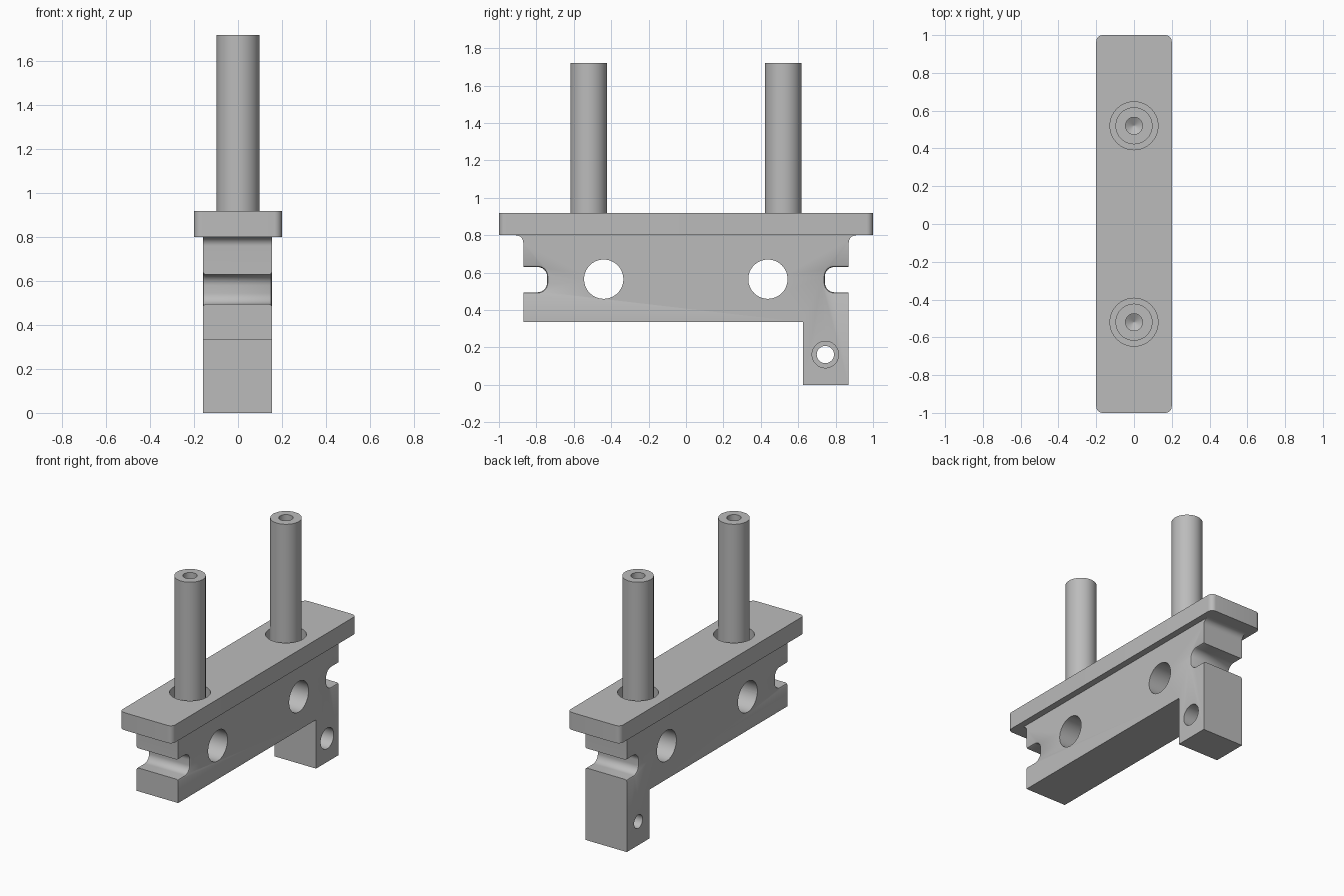
import bpy, bmesh, math
from mathutils import Vector

old = bpy.data.objects.get("Cube")
if old:
    bpy.data.objects.remove(old, do_unlink=True)

grey = bpy.data.materials.new("machined grey")
grey.use_nodes = True
COLOUR = (0.5, 0.5, 0.5, 1)
grey.diffuse_color = COLOUR
grey.node_tree.nodes["Principled BSDF"].inputs["Base Color"].default_value = COLOUR


def loft(name, rings):
    """Closed solid through a list of matching point rings."""
    bm = bmesh.new()
    loops = [[bm.verts.new(p) for p in ring] for ring in rings]
    for a, b in zip(loops, loops[1:]):
        for i in range(len(a)):
            j = (i + 1) % len(a)
            bm.faces.new((a[i], a[j], b[j], b[i]))
    bm.faces.new(loops[0])
    bm.faces.new(loops[-1])
    bmesh.ops.recalc_face_normals(bm, faces=bm.faces)
    mesh = bpy.data.meshes.new(name)
    bm.to_mesh(mesh)
    bm.free()
    mesh.materials.append(grey)
    ob = bpy.data.objects.new(name, mesh)
    bpy.context.collection.objects.link(ob)
    return ob


def arc(cx, cy, r, start, end, steps=10):
    angles = [math.radians(start + (end - start) * i / steps) for i in range(steps + 1)]
    return [(cx + r * math.cos(a), cy + r * math.sin(a)) for a in angles]


def lathe_z(name, y, profile, sides=64):
    """Round solid on a vertical axis from (radius, z) pairs."""
    return loft(name, [[(px, py, z) for px, py in arc(0, y, r, 0, 360, sides)[:-1]]
                       for r, z in profile])


def lathe_x(name, y, z, profile, sides=64):
    """Round solid on a sideways axis from (radius, x) pairs."""
    return loft(name, [[(x, py, pz) for py, pz in arc(y, z, r, 0, 360, sides)[:-1]]
                       for r, x in profile])


def cut(ob, cutters):
    for c in cutters:
        c.hide_render = True
        mod = ob.modifiers.new("cut", 'BOOLEAN')
        mod.operation = 'DIFFERENCE'
        mod.solver = 'EXACT'
        mod.object = c
        bpy.context.view_layer.objects.active = ob
        bpy.ops.object.modifier_apply(modifier=mod.name)
        bpy.data.objects.remove(c, do_unlink=True)


def smooth(ob):
    bpy.ops.object.select_all(action='DESELECT')
    ob.select_set(True)
    bpy.context.view_layer.objects.active = ob
    bpy.ops.object.shade_smooth_by_angle(angle=math.radians(30))


LEFT, RIGHT = 0.155, -0.16       # block side faces
BASE, TOP = 0.80, 0.92           # plate underside and top
POST_Y = 0.52

# Block: side profile with drop leg at the back and fillets under the plate
END = 0.87
fillet = arc(0.91, 0.76, 0.04, 180, 90)
outline = [(-END, 0.335), (0.625, 0.335), (0.625, 0), (END, 0)]
outline += fillet + [(-y, z) for y, z in reversed(fillet)]
block = loft("body_block", [[(x, y, z) for y, z in outline] for x in (RIGHT, LEFT)])


# End slots with rounded roots and softened side edges
def slot(side):
    def ring(x, flare):
        r = 0.05 + flare
        root = arc(0.793, 0.58, r, 90, 180) + arc(0.793, 0.545, r, 180, 270)
        pts = [(0.95, 0.58 + r)] + root + [(0.95, 0.545 - r)]
        return [(x, side * y, z) for y, z in pts]
    return loft("slot_cutter", [ring(RIGHT - 0.01, 0.022), ring(RIGHT, 0.012),
                                ring(RIGHT + 0.004, 0.004), ring(RIGHT + 0.012, 0),
                                ring(LEFT - 0.012, 0), ring(LEFT - 0.004, 0.004),
                                ring(LEFT, 0.012), ring(LEFT + 0.01, 0.022)])


cutters = [slot(-1), slot(1)]
# Large cross holes
for y in (-0.44, 0.438):
    cutters.append(lathe_x("cross_hole_cutter", y, 0.565, [(0.105, -0.3), (0.105, 0.3)]))
# Counterbored hole through the leg
cutters.append(lathe_x("leg_hole_cutter", 0.745, 0.162,
                       [(0.046, -0.3), (0.046, -0.04), (0.071, -0.04), (0.071, 0.3)]))
cut(block, cutters)
smooth(block)

# Top plate with rounded corners and clearance holes
W, L, R = 0.2, 1.0, 0.035
corners = []
for sx, sy, start in ((1, 1, 0), (-1, 1, 90), (-1, -1, 180), (1, -1, 270)):
    corners += arc(sx * (W - R), sy * (L - R), R, start, start + 90, 8)
plate = loft("top_plate", [[(x, y, z) for x, y in corners] for z in (BASE, TOP)])
cut(plate, [lathe_z("clearance_cutter", s * POST_Y, [(0.127, 0.7), (0.127, 1.0)])
            for s in (-1, 1)])
smooth(plate)

# Guide posts with drilled tops
for name, s in (("front_post", -1), ("back_post", 1)):
    post = lathe_z(name, s * POST_Y, [
        (0.098, BASE), (0.098, 1.72), (0.045, 1.72), (0.045, 1.5), (0.002, 1.474)])
    smooth(post)
